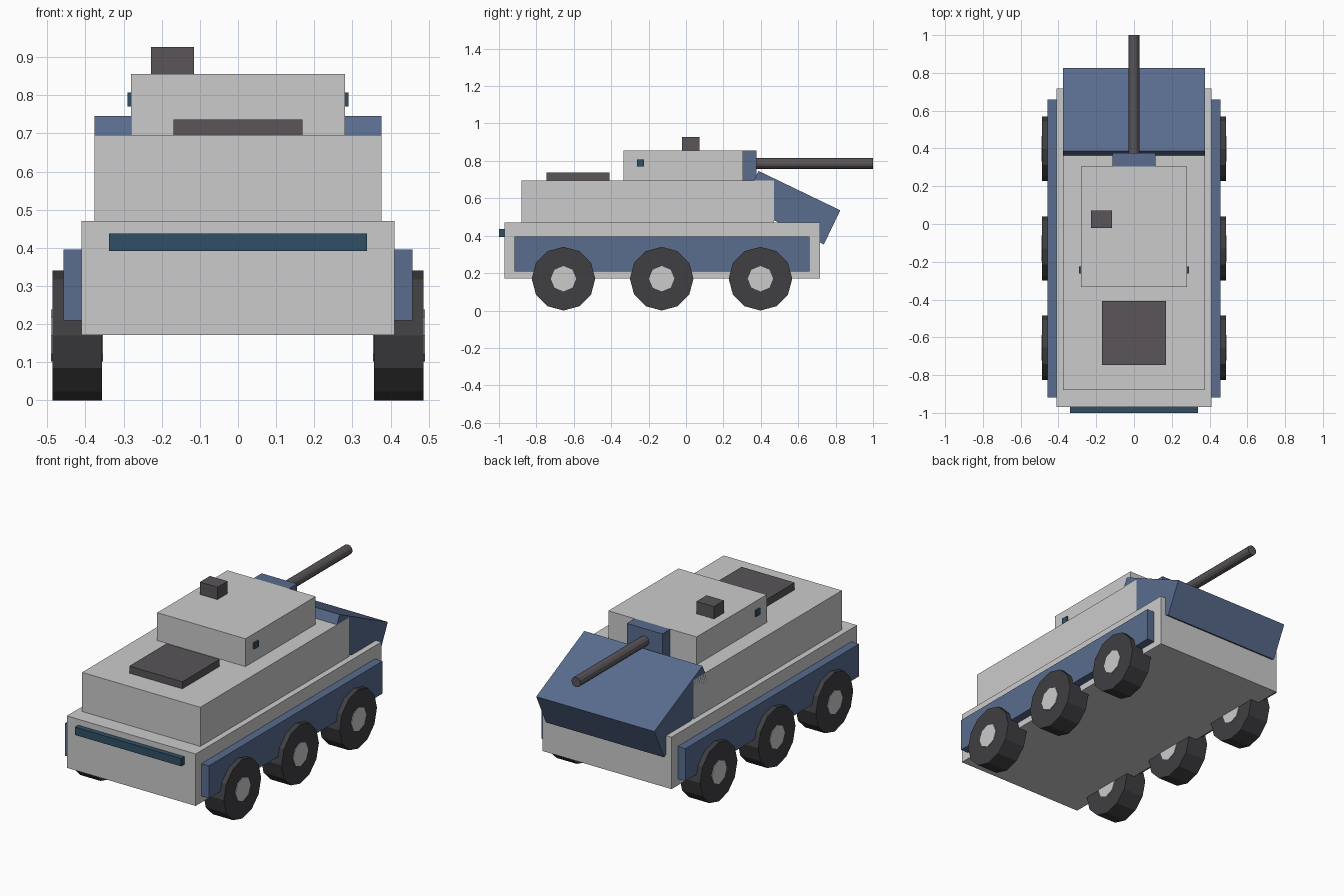
import bpy
from math import radians, pi

if "Cube" in bpy.data.objects:
    bpy.data.objects.remove(bpy.data.objects["Cube"])


def material(name, rgb):
    m = bpy.data.materials.new(name)
    m.diffuse_color = (*rgb, 1)
    m.use_nodes = True
    m.node_tree.nodes["Principled BSDF"].inputs["Base Color"].default_value = m.diffuse_color
    return m


BLUE = material("blue_armour", (0.10, 0.15, 0.27))
DARK = material("dark_metal", (0.10, 0.09, 0.10))
RUBBER = material("rubber", (0.05, 0.05, 0.055))
GLASS = material("dark_glass", (0.03, 0.08, 0.13))


def finish(name, mat):
    ob = bpy.context.object
    ob.name = name
    if mat:
        ob.data.materials.append(mat)
    return ob


def box(name, x, y, z, mat=None):
    """Box from (min, max) pairs on each axis."""
    bpy.ops.mesh.primitive_cube_add(size=1, location=[sum(p) / 2 for p in (x, y, z)])
    ob = finish(name, mat)
    ob.scale = [p[1] - p[0] for p in (x, y, z)]
    return ob


def cylinder(name, sides, radius, length, loc, rot, mat=None):
    bpy.ops.mesh.primitive_cylinder_add(vertices=sides, radius=radius, depth=length,
                                        location=loc, rotation=rot)
    return finish(name, mat)


# Hull
box("lower_hull", (-0.41, 0.41), (-0.97, 0.717), (0.172, 0.471))
box("upper_hull", (-0.376, 0.376), (-0.88, 0.47), (0.471, 0.696))

# Sloped nose plate
nose = box("nose_plate", (-0.376, 0.376), (0.32, 0.805), (0.449, 0.651), BLUE)
nose.rotation_euler.x = -radians(25.7)

# Turret with gun
box("turret", (-0.281, 0.281), (-0.333, 0.305), (0.696, 0.856))
box("gun_mount", (-0.113, 0.113), (0.304, 0.377), (0.696, 0.856), BLUE)
cylinder("gun_barrel", 12, 0.029, 0.65, (0, 0.675, 0.786), (pi / 2, 0, 0), DARK)
box("turret_sight", (-0.228, -0.116), (-0.021, 0.071), (0.856, 0.927), DARK)

# Engine hatch and rear light strip
box("engine_hatch", (-0.169, 0.169), (-0.747, -0.408), (0.696, 0.737), DARK)
box("rear_light_strip", (-0.338, 0.338), (-1.0, -0.97), (0.392, 0.437), GLASS)

# Parts on both sides
for side, s in (("left", -1), ("right", 1)):
    box(f"{side}_skirt", sorted((s * 0.405, s * 0.458)), (-0.918, 0.66), (0.209, 0.396), BLUE)
    box(f"{side}_turret_window", sorted((s * 0.275, s * 0.29)), (-0.263, -0.224), (0.771, 0.807), GLASS)
    for i, y in enumerate((-0.655, -0.13, 0.398)):
        loc = (s * 0.422, y, 0.17)
        cylinder(f"{side}_wheel_{i}", 12, 0.17, 0.13, loc, (0, pi / 2, 0), RUBBER)
        cylinder(f"{side}_hub_{i}", 8, 0.068, 0.137, loc, (0, pi / 2, 0))
